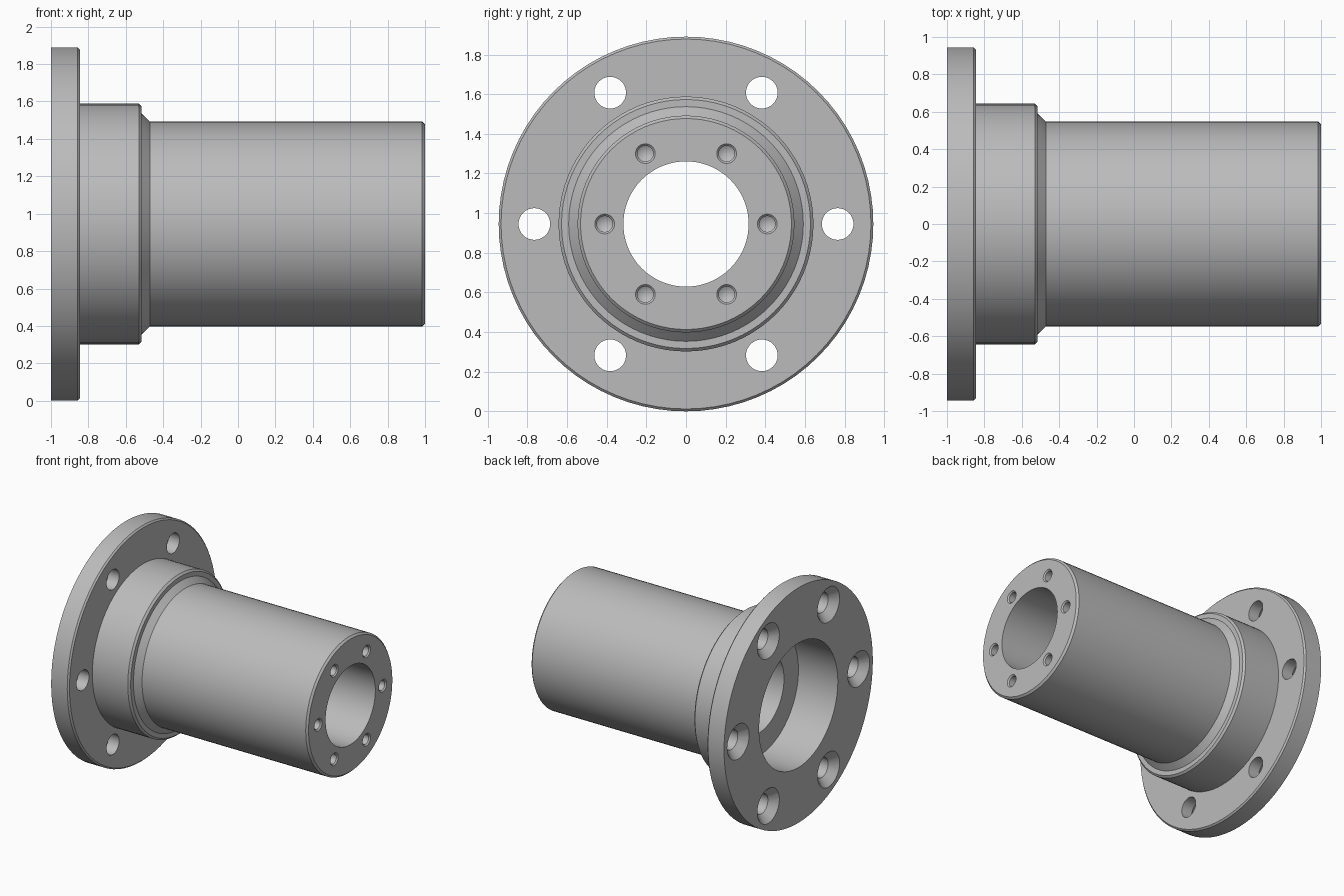
import bpy, bmesh, math
from mathutils import Vector

if "Cube" in bpy.data.objects:
    bpy.data.objects.remove(bpy.data.objects["Cube"])

AXIS_Z = 0.945

metal = bpy.data.materials.new("grey metal")
metal.use_nodes = True
GREY = (0.5, 0.5, 0.5, 1)
metal.diffuse_color = GREY
metal.node_tree.nodes["Principled BSDF"].inputs["Base Color"].default_value = GREY


def lathe(bm, profile, segments, centre, closed=False):
    """Spin (x, radius) points about the x axis through centre."""
    c = Vector(centre)
    verts = [bm.verts.new(c + Vector((x, 0, r))) for x, r in profile]
    pairs = list(zip(verts, verts[1:] + verts[:1]))
    if not closed:
        pairs.pop()
    edges = [bm.edges.new(p) for p in pairs]
    bmesh.ops.spin(bm, geom=verts + edges, cent=c, axis=(1, 0, 0),
                   angle=math.tau, steps=segments, use_merge=True)


def finish(bm, name):
    bmesh.ops.remove_doubles(bm, verts=bm.verts, dist=1e-5)
    bmesh.ops.recalc_face_normals(bm, faces=bm.faces)
    mesh = bpy.data.meshes.new(name)
    bm.to_mesh(mesh)
    bm.free()
    mesh.materials.append(metal)
    obj = bpy.data.objects.new(name, mesh)
    bpy.context.collection.objects.link(obj)
    return obj


def ring(count, radius):
    for i in range(count):
        a = math.tau * i / count
        yield (0, radius * math.cos(a), AXIS_Z + radius * math.sin(a))


# Flanged sleeve: outer steps, then the bore and its wide counterbore
body = [(-1, 0.945), (-0.857, 0.945), (-0.845, 0.933),
        (-0.845, 0.643), (-0.53, 0.643), (-0.515, 0.628),
        (-0.515, 0.592), (-0.47, 0.547), (0.985, 0.547), (1, 0.532),
        (1, 0.316), (-0.65, 0.316), (-0.65, 0.5), (-1, 0.5)]
bm = bmesh.new()
lathe(bm, body, 80, (0, 0, AXIS_Z), closed=True)
sleeve = finish(bm, "flanged_sleeve")

# Countersunk flange holes and blind end-face holes
flange_hole = [(-1.02, 0), (-1.02, 0.16), (-0.94, 0.08), (-0.8, 0.08), (-0.8, 0)]
end_hole = [(1.02, 0), (1.02, 0.07), (0.99, 0.04), (0.75, 0.04), (0.725, 0)]
bm = bmesh.new()
for spot in ring(6, 0.765):
    lathe(bm, flange_hole, 32, spot)
for spot in ring(6, 0.41):
    lathe(bm, end_hole, 24, spot)
cutter = finish(bm, "hole_cutter")
cutter.hide_render = True

cut = sleeve.modifiers.new("bolt holes", "BOOLEAN")
cut.operation = "DIFFERENCE"
cut.solver = "EXACT"
cut.object = cutter
bpy.context.view_layer.objects.active = sleeve
bpy.ops.object.select_all(action="DESELECT")
sleeve.select_set(True)
bpy.ops.object.modifier_apply(modifier=cut.name)
bpy.data.objects.remove(cutter)
bpy.ops.object.shade_smooth_by_angle(angle=math.radians(25))
